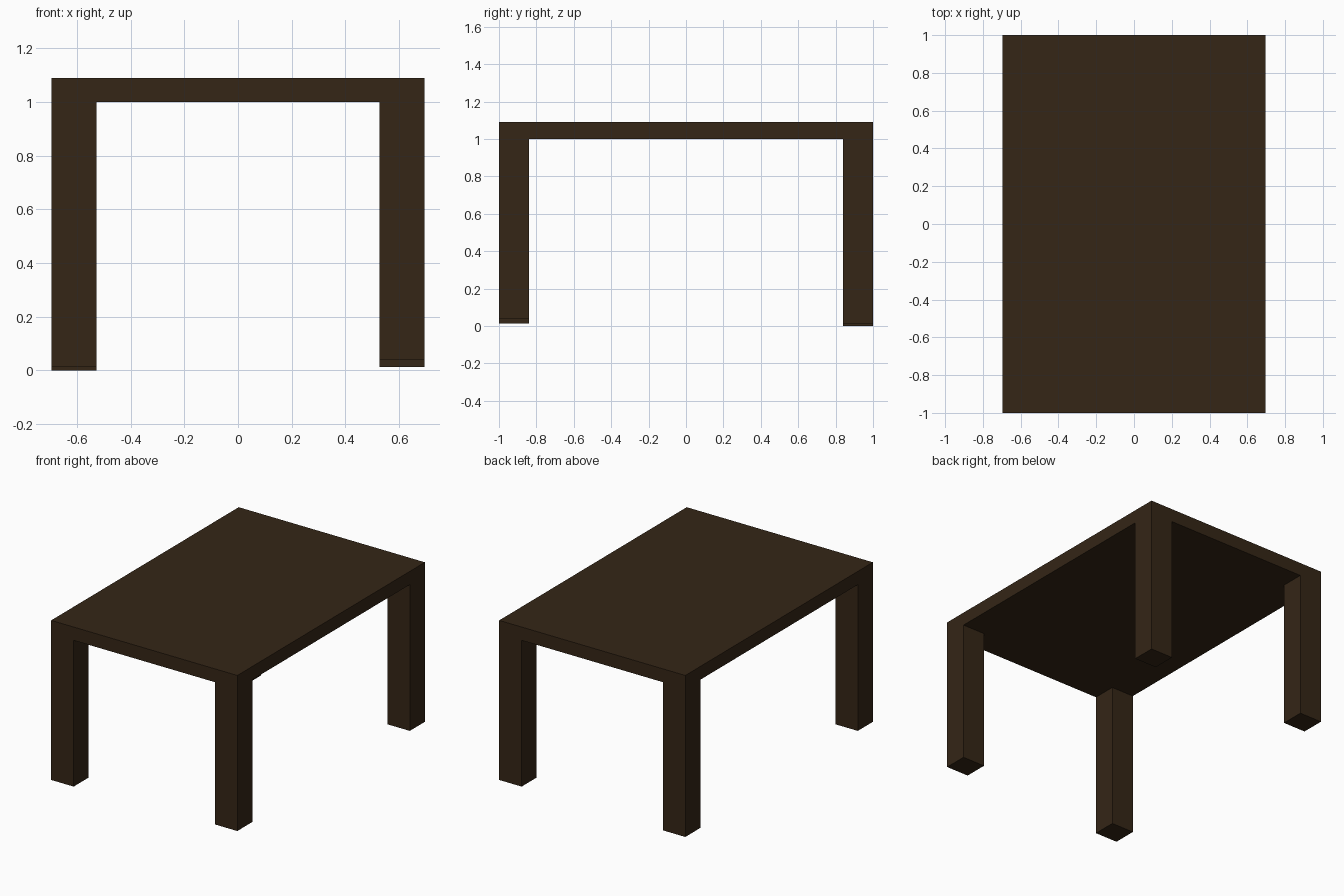
import bpy

if "Cube" in bpy.data.objects:
    bpy.data.objects.remove(bpy.data.objects["Cube"])

HALF_X, HALF_Y = 0.695, 1.0
UNDERSIDE, TOP = 1.0, 1.09
LEG_X, LEG_Y = 0.168, 0.16

wood = bpy.data.materials.new("dark_wood")
wood.diffuse_color = (0.035, 0.019, 0.008, 1)
wood.use_nodes = True
wood.node_tree.nodes["Principled BSDF"].inputs["Base Color"].default_value = wood.diffuse_color


def box(name, centre_x, centre_y, size_x, size_y, bottom, top):
    bpy.ops.mesh.primitive_cube_add(size=1, location=(centre_x, centre_y, (bottom + top) / 2))
    obj = bpy.context.object
    obj.name = name
    obj.scale = (size_x, size_y, top - bottom)
    bpy.ops.object.transform_apply(location=False, rotation=False, scale=True)
    obj.data.materials.append(wood)


# Table top slab
box("table_top", 0, 0, 2 * HALF_X, 2 * HALF_Y, UNDERSIDE, TOP)

# Corner legs, flush with the slab and slightly uneven at the feet
for name, sx, sy, foot in (
    ("front_left_leg", -1, -1, 0.013),
    ("front_right_leg", 1, -1, 0.04),
    ("back_left_leg", -1, 1, 0.0),
    ("back_right_leg", 1, 1, 0.013),
):
    box(name, sx * (HALF_X - LEG_X / 2), sy * (HALF_Y - LEG_Y / 2), LEG_X, LEG_Y, foot, UNDERSIDE)
